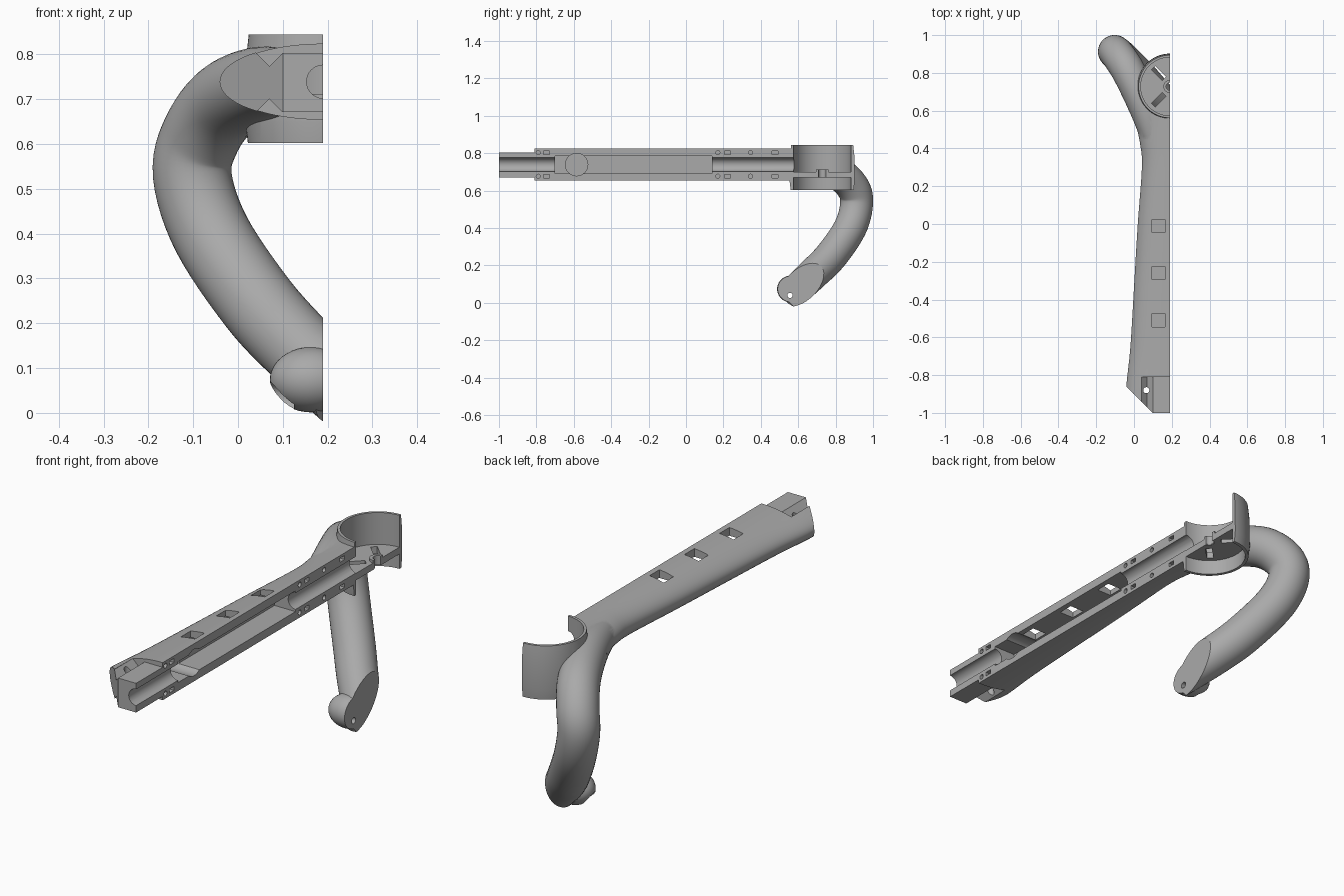
import bpy, bmesh, math
from mathutils import Vector, Matrix

if "Cube" in bpy.data.objects:
    bpy.data.objects.remove(bpy.data.objects["Cube"])

CUT = 0.19      # x of the flat split face
MID = 0.739     # height of the arm axis
CUP_Y = 0.728

grey = bpy.data.materials.new("plain grey")
grey.use_nodes = True
grey.diffuse_color = (0.4, 0.4, 0.4, 1)
grey.node_tree.nodes["Principled BSDF"].inputs["Base Color"].default_value = (0.4, 0.4, 0.4, 1)


def finish(bm, name):
    bmesh.ops.recalc_face_normals(bm, faces=bm.faces)
    mesh = bpy.data.meshes.new(name)
    bm.to_mesh(mesh)
    bm.free()
    mesh.materials.append(grey)
    ob = bpy.data.objects.new(name, mesh)
    bpy.context.collection.objects.link(ob)
    return ob


def loft(name, rings):
    bm = bmesh.new()
    rows = [[bm.verts.new(p) for p in ring] for ring in rings]
    n = len(rows[0])
    for a, b in zip(rows, rows[1:]):
        for i in range(n):
            bm.faces.new((a[i], a[(i + 1) % n], b[(i + 1) % n], b[i]))
    bm.faces.new(rows[0])
    bm.faces.new(rows[-1][::-1])
    return finish(bm, name)


def box(name, lo, hi, turn=Matrix()):
    lo, hi = Vector(lo), Vector(hi)
    bm = bmesh.new()
    bmesh.ops.create_cube(bm, size=1, matrix=Matrix.Translation((lo + hi) / 2) @ turn
                          @ Matrix.Diagonal((*(hi - lo), 1)))
    return finish(bm, name)


def rod(name, a, b, r, sides=32):
    a, b = Vector(a), Vector(b)
    turn = (b - a).to_track_quat('Z', 'Y').to_matrix().to_4x4()
    bm = bmesh.new()
    bmesh.ops.create_cone(bm, cap_ends=True, segments=sides, radius1=r, radius2=r,
                          depth=(b - a).length, matrix=Matrix.Translation((a + b) / 2) @ turn)
    return finish(bm, name)


def combine(target, other, operation):
    mod = target.modifiers.new("join", 'BOOLEAN')
    mod.operation, mod.solver, mod.object = operation, 'EXACT', other
    bpy.context.view_layer.objects.active = target
    bpy.ops.object.modifier_apply(modifier=mod.name)
    bpy.data.objects.remove(other)


def smooth_path(points, steps):
    pts = [Vector(p) for p in points]
    pts = [2 * pts[0] - pts[1]] + pts + [2 * pts[-1] - pts[-2]]
    out = []
    for p, q, r, s in zip(pts, pts[1:], pts[2:], pts[3:]):
        for k in range(steps):
            t = k / steps
            out.append(0.5 * (2 * q + (r - p) * t + (2 * p - 5 * q + 4 * r - s) * t * t
                              + (3 * q - p - 3 * r + s) * t ** 3))
    return out + [pts[-2]]


def circle(n):
    return [(math.cos(2 * math.pi * i / n), math.sin(2 * math.pi * i / n)) for i in range(n)]


# Arm: flattened oval that narrows, then flares into the hook
stations = smooth_path([(-1.0, 0.235, 0), (-0.86, 0.231, 0), (-0.65, 0.209, 0), (-0.3, 0.188, 0),
                        (0.0, 0.17, 0), (0.3, 0.148, 0), (0.42, 0.157, 0), (0.52, 0.18, 0),
                        (0.61, 0.222, 0)], 4)
arm = loft("split_hook_arm", [[(CUT + w * c, y, MID + 0.085 * s) for c, s in circle(64)]
                              for y, w, _ in stations])

# Hook: tube with a fourth value for radius, swept along a curved path
hook_points = [(0.12, 0.4, 0.739, 0.06), (0.055, 0.62, 0.735, 0.083), (-0.025, 0.8, 0.697, 0.089),
               (-0.082, 0.89, 0.62, 0.089), (-0.102, 0.912, 0.53, 0.088), (-0.06, 0.877, 0.4, 0.088),
               (0.04, 0.775, 0.25, 0.088), (0.13, 0.675, 0.15, 0.086), (0.24, 0.565, 0.045, 0.082)]
path = smooth_path([p[:3] for p in hook_points], 6)
radii = [v.x for v in smooth_path([(p[3], 0, 0) for p in hook_points], 6)]
rings, side, last = [], Vector((0, 0, 1)), None
for i, p in enumerate(path):
    d = (path[min(i + 1, len(path) - 1)] - path[max(i - 1, 0)]).normalized()
    if last:
        side = last.rotation_difference(d) @ side
    side = (side - d * side.dot(d)).normalized()
    up, last = d.cross(side), d
    rings.append([p + radii[i] * (c * side + s * up) for c, s in circle(40)])
combine(arm, loft("hook", rings), 'UNION')

# Rounded hook tip
bm = bmesh.new()
bmesh.ops.create_uvsphere(bm, u_segments=40, v_segments=20, radius=1,
                          matrix=Matrix.Translation((0.165, 0.565, 0.074))
                          @ Matrix.Diagonal((0.094, 0.078, 0.073, 1)))
combine(arm, finish(bm, "hook_tip"), 'UNION')

# Cup: slightly barrelled ring body
cup_profile = [(0.602, 0.168), (0.65, 0.174), (0.79, 0.172), (0.844, 0.166)]
combine(arm, loft("cup", [[(CUT + r * c, CUP_Y + r * s, z) for c, s in circle(96)]
                          for z, r in cup_profile]), 'UNION')

cutters = []
# Cup hollows above and below the floor, with hub hole and diagonal slots
for lo, hi in ((0.7, 0.9), (0.55, 0.669)):
    cutters.append(rod("hollow", (CUT, CUP_Y, lo), (CUT, CUP_Y, hi), 0.154, 96))
cutters.append(rod("hub_hole", (CUT, CUP_Y, 0.6), (CUT, CUP_Y, 0.75), 0.022))
for s in (-1, 1):
    y = CUP_Y + s * 0.07
    cutters.append(box("slot", (0.09, y - 0.014, 0.6), (0.17, y + 0.014, 0.75),
                       Matrix.Rotation(-s * math.pi / 4, 4, 'Z')))

# Lengthwise bore, wide pocket and its round recess
cutters.append(rod("bore", (CUT, -1.1, MID), (CUT, 0.62, MID), 0.037))
cutters.append(box("pocket", (0.085, -0.7, 0.692), (0.3, 0.14, 0.786)))
cutters.append(rod("recess", (0.07, -0.585, MID), (0.3, -0.585, MID), 0.06))

# Square windows in the top
for y in (-0.01, -0.26, -0.51):
    cutters.append(box("window", (0.095, y - 0.035, 0.74), (0.165, y + 0.035, 0.9)))

# Pin holes and peg slots in the split face
for z in (0.803, 0.677):
    for y in (-0.79, 0.17, 0.345):
        cutters.append(rod("pin_hole", (CUT - 0.04, y, z), (0.3, y, z), 0.011, 16))
    for y in (-0.745, 0.222, 0.475):
        cutters.append(box("peg_slot", (CUT - 0.04, y - 0.016, z - 0.009), (0.3, y + 0.016, z + 0.009)))

# Front tongue: flattened top and bottom, grooves, slanted corner and screw hole
for lo, hi, z in ((0.803, 0.9, 0.803), (0.6, 0.671, 0.671)):
    cutters.append(box("flat", (0.04, -1.1, lo), (0.3, -0.81, hi)))
    cutters.append(box("groove", (0.049, -1.1, z - 0.021), (0.091, -0.81, z + 0.021),
                       Matrix.Rotation(math.pi / 4, 4, 'Y')))
corner = Vector((0.03, -0.93, MID)) + Vector((-1, -1, 0)).normalized() * 0.2
half = Vector((0.2, 0.4, 0.2))
cutters.append(box("corner", corner - half, corner + half, Matrix.Rotation(math.pi / 4, 4, 'Z')))
cutters.append(rod("screw_hole", (0.065, -0.88, 0.6), (0.065, -0.88, 0.9), 0.016))

# Hook tip screw hole with a wider seat
cutters.append(rod("tip_hole", (0, 0.556, 0.04), (0.3, 0.556, 0.04), 0.014))
cutters.append(rod("tip_seat", (0, 0.556, 0.035), (0.125, 0.556, 0.035), 0.034))

for c in cutters:
    combine(arm, c, 'DIFFERENCE')

# Small hub ring hanging in the cup floor
ring = rod("hub", (CUT, CUP_Y, 0.672), (CUT, CUP_Y, 0.712), 0.034)
combine(ring, rod("hub_bore", (CUT, CUP_Y, 0.6), (CUT, CUP_Y, 0.8), 0.02), 'DIFFERENCE')
combine(arm, ring, 'UNION')

# Flat split face
combine(arm, box("split", (CUT, -2, -1), (2, 2, 2)), 'DIFFERENCE')

bpy.ops.object.select_all(action='DESELECT')
arm.select_set(True)
bpy.context.view_layer.objects.active = arm
bpy.ops.object.shade_smooth_by_angle(angle=math.radians(30))
